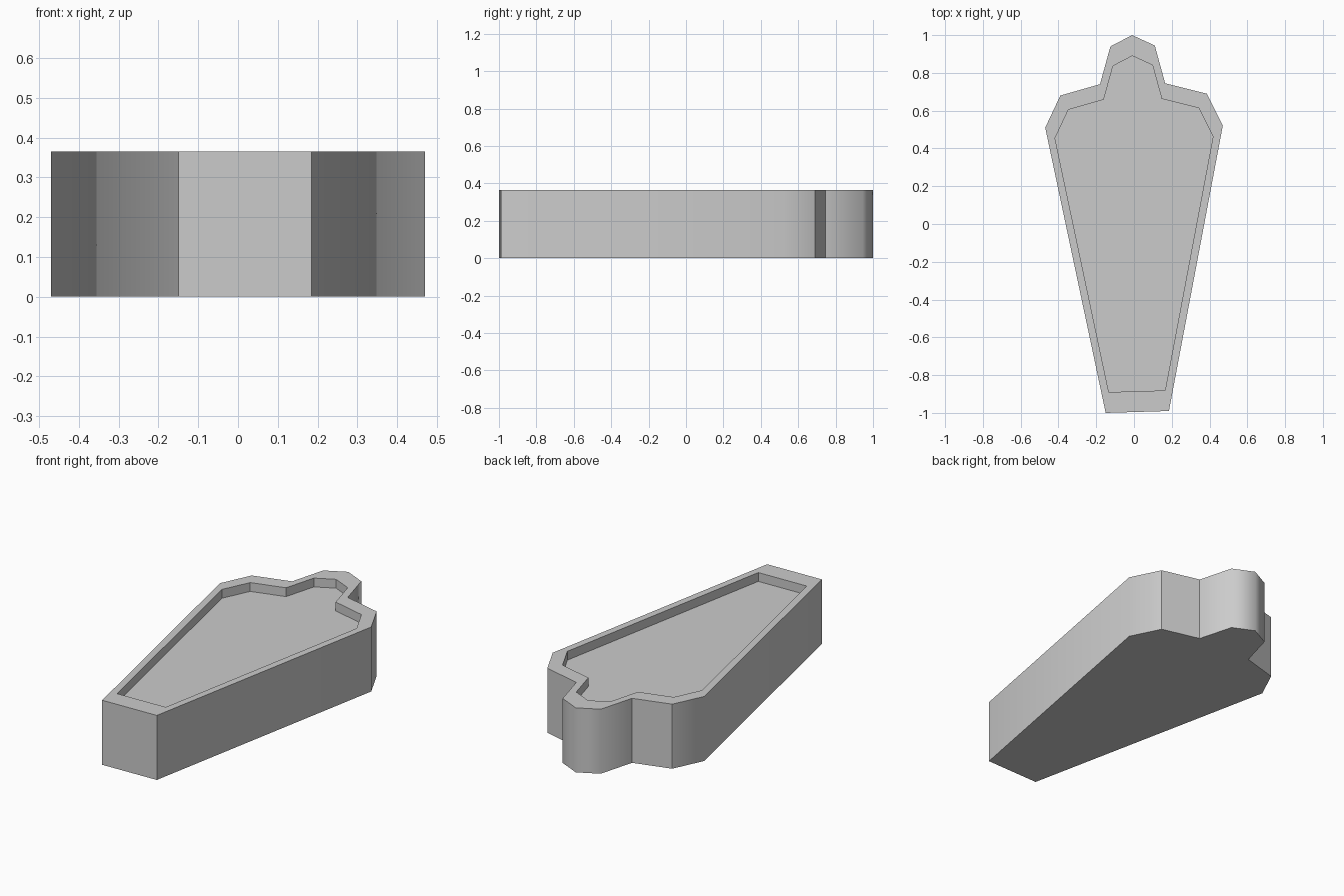
import bpy, bmesh

if "Cube" in bpy.data.objects:
    bpy.data.objects.remove(bpy.data.objects["Cube"])

HEIGHT, FLOOR, INSET = 0.365, 0.315, 0.89
OUTLINE = [(-0.01, 1.0), (-0.125, 0.94), (-0.18, 0.74), (-0.39, 0.68),
           (-0.47, 0.51), (-0.15, -1.0), (0.185, -0.99), (0.47, 0.52),
           (0.385, 0.69), (0.165, 0.745), (0.11, 0.945)]
SOFT = {0, 1, 4, 7, 10}  # outer corners that shade smoothly

bm = bmesh.new()
n = len(OUTLINE)


def ring(z, s=1.0):
    return [bm.verts.new((x * s, y * s, z)) for x, y in OUTLINE]


def bridge(a, b):
    return [bm.faces.new((a[i], a[(i + 1) % n], b[(i + 1) % n], b[i])) for i in range(n)]


# Outer shell, flat rim and recessed tray floor
bottom, top = ring(0), ring(HEIGHT)
rim, floor = ring(HEIGHT, INSET), ring(FLOOR, INSET)
sides = bridge(bottom, top)
bridge(top, rim)
bridge(rim, floor)
bm.faces.new(bottom[::-1])
bm.faces.new(floor)

# Sharp edges everywhere except the soft outer corners
for f in sides:
    f.smooth = True
for e in bm.edges:
    e.smooth = False
for i in SOFT:
    bm.edges.get((bottom[i], top[i])).smooth = True

# Triangulate the concave caps cleanly
bmesh.ops.triangulate(bm, faces=[f for f in bm.faces if len(f.verts) > 4])
bm.normal_update()

mesh = bpy.data.meshes.new("coffin_tray")
bm.to_mesh(mesh)
bm.free()
bpy.context.collection.objects.link(bpy.data.objects.new("coffin_tray", mesh))
